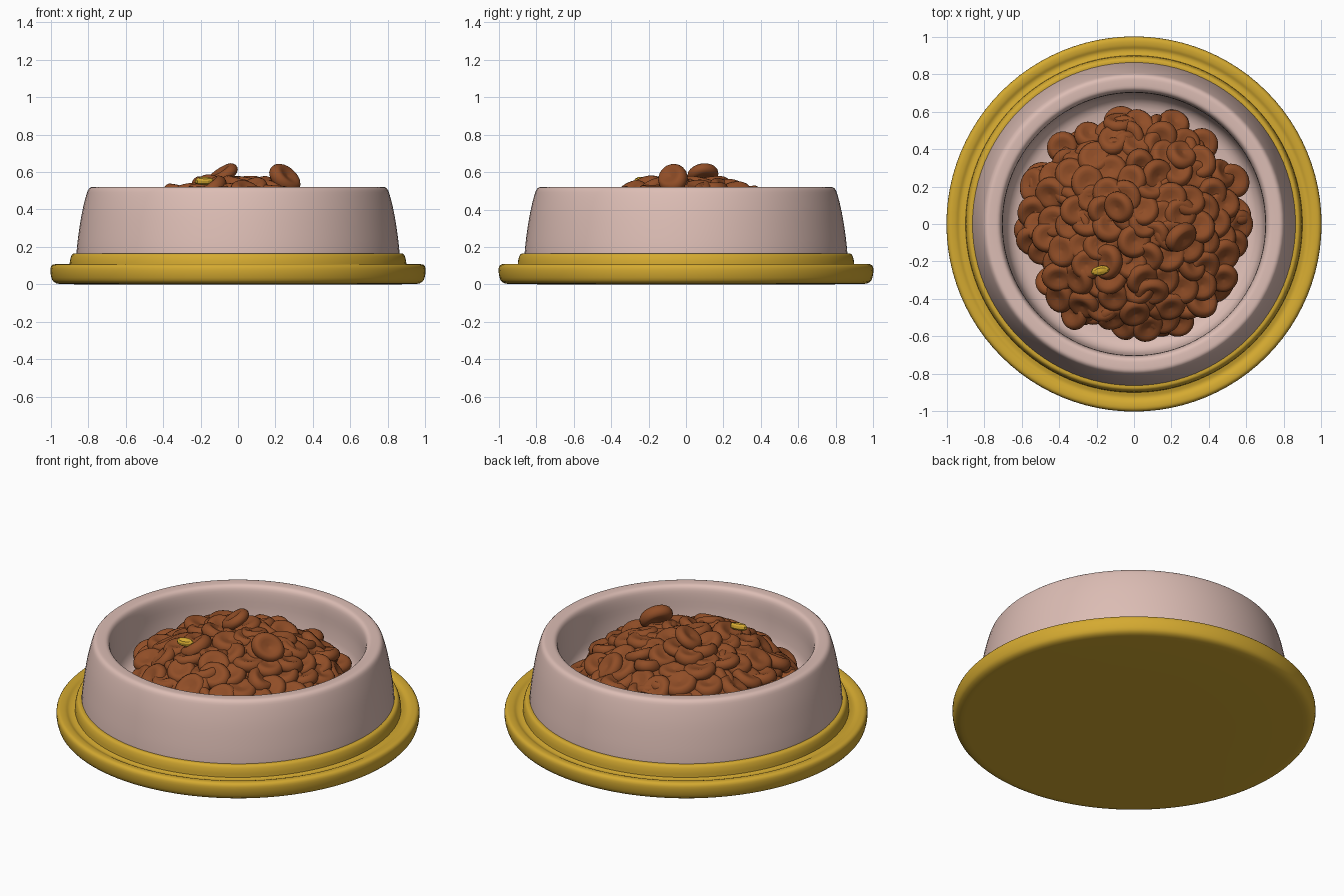
import bpy, bmesh, math, random
from mathutils import Vector, Euler, Quaternion

random.seed(7)
if "Cube" in bpy.data.objects:
    bpy.data.objects.remove(bpy.data.objects["Cube"], do_unlink=True)


def material(name, rgb):
    m = bpy.data.materials.new(name)
    m.use_nodes = True
    color = (*rgb, 1)
    m.diffuse_color = color
    m.node_tree.nodes["Principled BSDF"].inputs["Base Color"].default_value = color
    return m


pink = material("pale pink", (0.72, 0.51, 0.46))
yellow = material("mustard yellow", (0.66, 0.40, 0.03))
brown = material("kibble brown", (0.28, 0.075, 0.02))


def rounded(points, rounds=2):
    """Soften a profile by cutting its corners; both ends stay put."""
    pts = [Vector(p) for p in points]
    for _ in range(rounds):
        cut = [pts[0]]
        for a, b in zip(pts, pts[1:]):
            cut += [a.lerp(b, 0.25), a.lerp(b, 0.75)]
        pts = cut + [pts[-1]]
    return pts


def lathe_mesh(name, profile, mat, steps):
    """Revolve an (r, z) profile around the z axis."""
    bm = bmesh.new()
    verts = [bm.verts.new((r, 0, z)) for r, z in profile]
    edges = [bm.edges.new(pair) for pair in zip(verts, verts[1:])]
    bmesh.ops.spin(bm, geom=verts + edges, cent=(0, 0, 0), axis=(0, 0, 1),
                   angle=math.tau, steps=steps)
    bmesh.ops.remove_doubles(bm, verts=bm.verts, dist=0.0005)
    bmesh.ops.recalc_face_normals(bm, faces=bm.faces)
    mesh = bpy.data.meshes.new(name)
    bm.to_mesh(mesh)
    bm.free()
    mesh.materials.append(mat)
    return mesh


def place(name, mesh, location=(0, 0, 0)):
    ob = bpy.data.objects.new(name, mesh)
    ob.location = location
    bpy.context.collection.objects.link(ob)
    return ob


def smooth(ob, degrees=40):
    bpy.ops.object.select_all(action="DESELECT")
    ob.select_set(True)
    bpy.context.view_layer.objects.active = ob
    bpy.ops.object.shade_smooth_by_angle(angle=math.radians(degrees))


# Stepped base plate with a shallow groove
base_profile = rounded([
    (0, 0), (0.9, 0), (0.985, 0.003), (1.003, 0.055), (1.0, 0.107),
    (0.955, 0.108), (0.93, 0.092), (0.9, 0.1), (0.9, 0.1), (0.9, 0.1),
    (0.897, 0.135), (0.885, 0.165), (0.86, 0.166), (0.84, 0.164), (0, 0.164)])
smooth(place("base_plate", lathe_mesh("base_plate", base_profile, yellow, 96)))

# Bowl: sloping outer wall, rolled rim and rounded inside
bowl_profile = rounded([
    (0.84, 0.15), (0.863, 0.15), (0.863, 0.17), (0.855, 0.25), (0.835, 0.38),
    (0.812, 0.475), (0.795, 0.52), (0.755, 0.521), (0.715, 0.517),
    (0.702, 0.47), (0.7, 0.35), (0.68, 0.23), (0.58, 0.19), (0, 0.19)])
smooth(place("bowl", lathe_mesh("bowl", bowl_profile, pink, 96)))


def pile_height(r):
    return 0.53 - 0.25 * (r / 0.6) ** 2.5


# Packed heart of the pile, hidden under the loose pieces
heart = [(0, pile_height(0) - 0.035)]
heart += [(r / 10, pile_height(r / 10) - 0.035) for r in range(1, 6)]
heart += [(0.54, 0.19)]
smooth(place("kibble_heart", lathe_mesh("kibble_heart", heart, brown, 32)))

# One dimpled disc shared by every kibble piece
disc = rounded([(0, -0.022), (0.035, -0.028), (0.07, -0.035), (0.094, -0.015),
                (0.094, 0.015), (0.07, 0.037), (0.035, 0.028), (0, 0.02)], 1)
kibble_mesh = lathe_mesh("kibble", disc, brown, 22)
for poly in kibble_mesh.polygons:
    poly.use_smooth = True


def kibble(name, location, tilt, heading):
    """Tilt a disc around a horizontal axis pointing along the heading."""
    axis = Vector((math.cos(heading), math.sin(heading), 0))
    ob = place(name, kibble_mesh, location)
    spin = Euler((0, 0, random.uniform(0, math.tau))).to_quaternion()
    ob.rotation_mode = "QUATERNION"
    ob.rotation_quaternion = Quaternion(axis, tilt) @ spin
    ob.scale = (random.uniform(0.88, 1.04), random.uniform(0.82, 0.98),
                random.uniform(0.85, 1.1))


def kibble_layer(name, count, reach, drop, max_tilt):
    for i in range(count):
        r = reach * math.sqrt((i + 0.5) / count)
        a = i * math.pi * (3 - math.sqrt(5)) + random.uniform(-0.1, 0.1)
        r = min(reach, r + random.uniform(-0.02, 0.02))
        z = pile_height(r) - drop + random.uniform(-0.02, 0.015)
        # Lean outwards with the slope, plus a random wobble
        slope = 0.9 * (r / 0.6) ** 1.5 * random.uniform(0.2, 1)
        lean = Vector((-math.sin(a), math.cos(a))) * slope
        wobble = random.uniform(0, math.tau)
        lean += Vector((math.cos(wobble), math.sin(wobble))) * random.uniform(0, max_tilt)
        kibble(f"{name}_{i + 1}", (r * math.cos(a), r * math.sin(a), z),
               lean.length, math.atan2(lean.y, lean.x))


kibble_layer("kibble_lower", 80, 0.575, 0.045, 0.9)
kibble_layer("kibble_upper", 100, 0.575, 0.0, 0.55)

# Two pieces propped up at the crown
kibble("kibble_crown_left", (-0.08, 0.09, 0.585), 0.6, -1.2)
kibble("kibble_crown_right", (0.25, -0.07, 0.565), 0.95, 0.9)

# Small yellow crumb lodged in the pile
crumb_mesh = lathe_mesh("yellow_crumb", rounded(
    [(0, -0.02), (0.05, -0.02), (0.05, 0.012), (0, 0.02)], 1), yellow, 10)
crumb = place("yellow_crumb", crumb_mesh, (-0.18, -0.25, 0.555))
crumb.scale = (1, 0.5, 1)
crumb.rotation_euler = (0.25, 0, 0.2)
